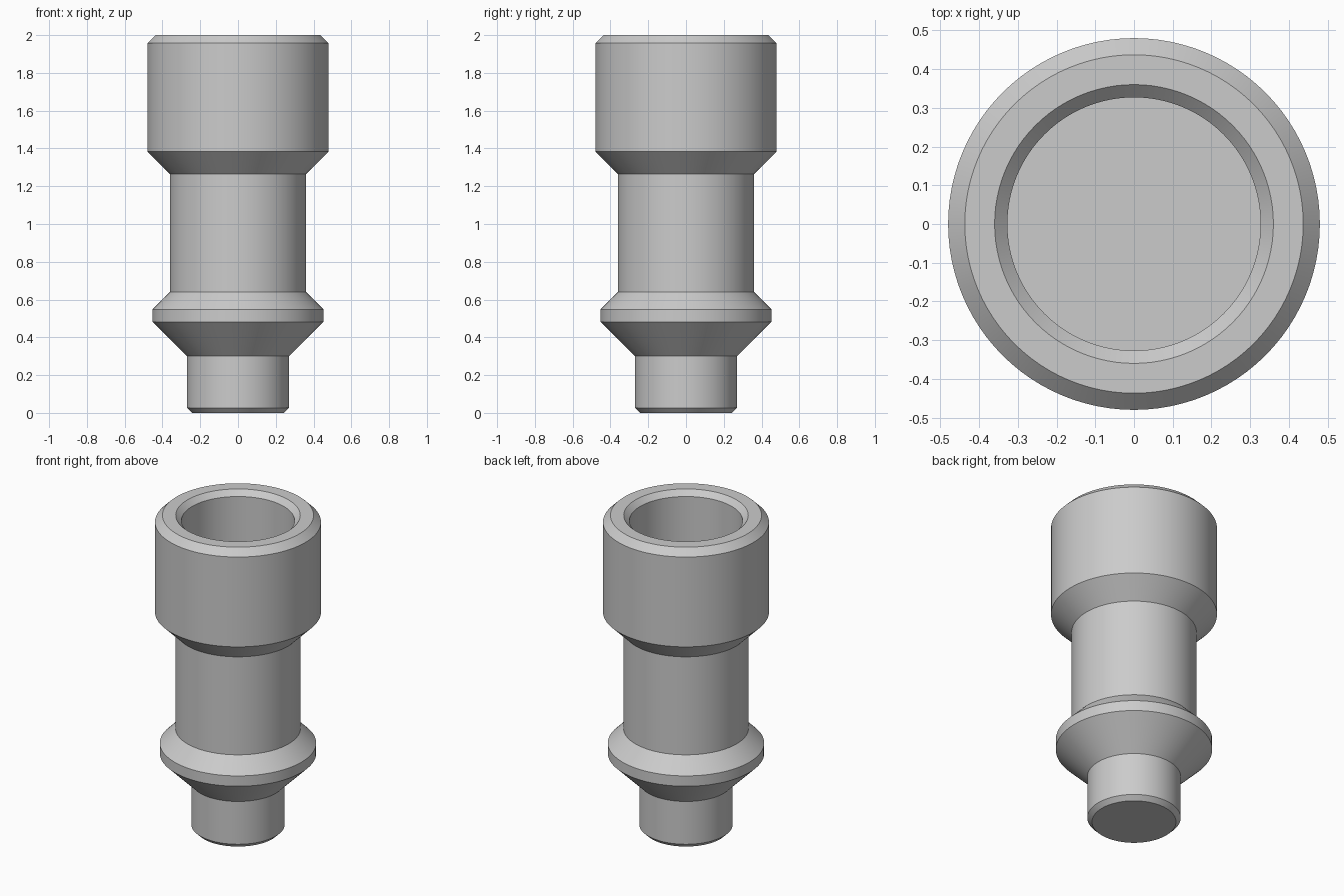
import bpy, bmesh, math
from mathutils import Vector

cube = bpy.data.objects.get("Cube")
if cube:
    bpy.data.objects.remove(cube)

SEGMENTS = 96

metal = bpy.data.materials.new("light grey metal")
grey = (0.6, 0.6, 0.6, 1.0)
metal.diffuse_color = grey
metal.use_nodes = True
metal.node_tree.nodes["Principled BSDF"].inputs["Base Color"].default_value = grey


def turned_part(name, profile):
    """Spin a (radius, height) profile round the vertical axis."""
    bm = bmesh.new()
    verts = [bm.verts.new((r, 0, z)) for r, z in profile]
    edges = [bm.edges.new(pair) for pair in zip(verts, verts[1:])]
    bmesh.ops.spin(bm, geom=verts + edges, cent=(0, 0, 0), axis=(0, 0, 1),
                   angle=math.tau, steps=SEGMENTS, use_duplicate=False)
    bmesh.ops.remove_doubles(bm, verts=bm.verts, dist=0.0001)
    bmesh.ops.recalc_face_normals(bm, faces=bm.faces)
    mesh = bpy.data.meshes.new(name)
    bm.to_mesh(mesh)
    bm.free()
    mesh.materials.append(metal)
    obj = bpy.data.objects.new(name, mesh)
    bpy.context.collection.objects.link(obj)
    bpy.ops.object.select_all(action="DESELECT")
    obj.select_set(True)
    bpy.context.view_layer.objects.active = obj
    bpy.ops.object.shade_smooth_by_angle(angle=math.radians(20))
    return obj


# One solid turned body, from the bottom centre up and down into the bore
foot = [(0, 0), (0.243, 0), (0.27, 0.027), (0.27, 0.30)]
collar = [(0.452, 0.482), (0.452, 0.548), (0.361, 0.64)]
head = [(0.361, 1.265), (0.48, 1.384), (0.48, 1.957), (0.437, 2.0)]
bore = [(0.36, 2.0), (0.327, 1.967), (0.327, 1.38), (0, 1.38)]
turned_part("turned_socket_body", foot + collar + head + bore)
